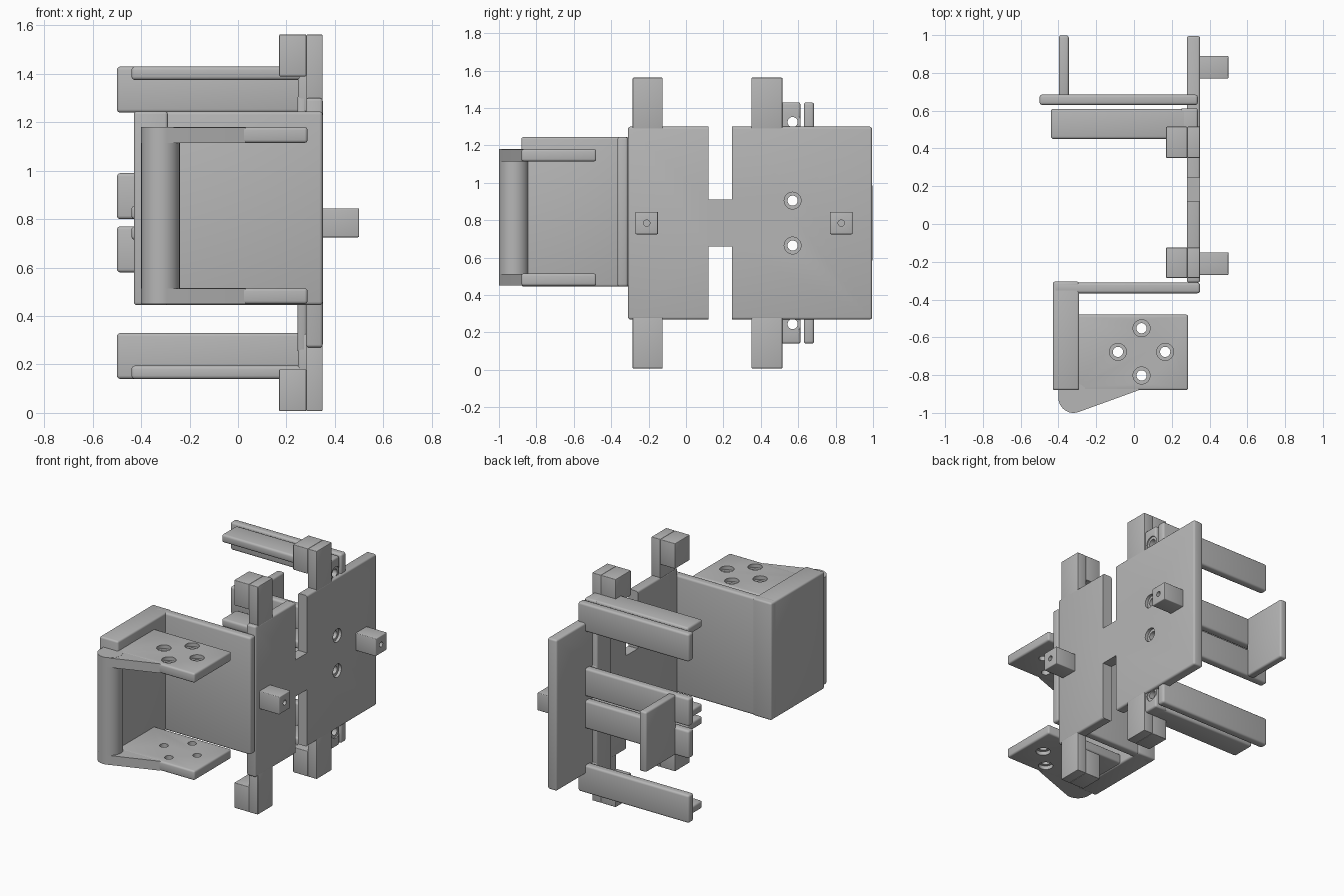
import bpy, bmesh, math
from mathutils import Matrix

old = bpy.data.objects.get("Cube")
if old:
    bpy.data.objects.remove(old, do_unlink=True)

grey = bpy.data.materials.new("plain grey")
grey.use_nodes = True
grey.diffuse_color = (0.47, 0.47, 0.47, 1)
grey.node_tree.nodes["Principled BSDF"].inputs["Base Color"].default_value = grey.diffuse_color
MID = 0.785  # height of the mirror plane


def finish(name, bm):
    bmesh.ops.recalc_face_normals(bm, faces=bm.faces)
    mesh = bpy.data.meshes.new(name)
    bm.to_mesh(mesh)
    bm.free()
    ob = bpy.data.objects.new(name, mesh)
    bpy.context.collection.objects.link(ob)
    mesh.materials.append(grey)
    return ob


def activate(ob):
    bpy.ops.object.select_all(action='DESELECT')
    ob.select_set(True)
    bpy.context.view_layer.objects.active = ob


def box(name, x, y, z, bevel=0.012):
    """Box spanning three ranges, with softly rounded edges."""
    bm = bmesh.new()
    bmesh.ops.create_cube(bm, size=1)
    for v in bm.verts:
        v.co = [r[0] if c < 0 else r[1] for c, r in zip(v.co, (x, y, z))]
    if bevel:
        bmesh.ops.bevel(bm, geom=bm.edges[:], offset=bevel, segments=3,
                        profile=0.5, affect='EDGES')
    return finish(name, bm)


def rod(name, centre, radius, depth, axis='Z'):
    bm = bmesh.new()
    turn = Matrix.Rotation(math.pi / 2, 4, 'Y') if axis == 'X' else Matrix()
    bmesh.ops.create_cone(bm, cap_ends=True, segments=32, radius1=radius, radius2=radius,
                          depth=depth, matrix=Matrix.Translation(centre) @ turn)
    return finish(name, bm)


def cut(ob, cutters):
    for c in cutters:
        c.hide_render = True
        m = ob.modifiers.new("cut", 'BOOLEAN')
        m.operation = 'DIFFERENCE'
        m.solver = 'EXACT'
        m.object = c
        activate(ob)
        bpy.ops.object.modifier_apply(modifier=m.name)
        bpy.data.objects.remove(c, do_unlink=True)


def mirrored(z, up):
    """Height range, or its reflection in the middle plane."""
    return z if up else (2 * MID - z[1], 2 * MID - z[0])


# Main side plate with two slots and two recessed holes
plate = box("main_plate", (0.28, 0.35), (-0.31, 0.995), (0.27, 1.30))
cuts = [box("slot", (0.2, 0.4), (0.12, 0.245), mirrored((0.91, 1.4), up), 0) for up in (True, False)]
for z in (0.905, 0.665):
    cuts += [rod("hole", (0.3, 0.57, z), 0.027, 0.3, 'X'),
             rod("recess", (0.36, 0.57, z), 0.045, 0.06, 'X')]
cut(plate, cuts)

# Backing strip behind the plate, joining the arms
strip = box("backing_strip", (0.245, 0.285), (0.45, 0.61), (0.25, 1.31))
cut(strip, [rod("hole", (0.27, 0.57, z), 0.027, 0.3, 'X') for z in (0.905, 0.665, 1.325, 0.245)])

# Square knobs with small end holes
for y in (-0.21, 0.83):
    knob = box("side_knob", (0.345, 0.5), (y - 0.06, y + 0.06), (0.725, 0.845), 0.005)
    cut(knob, [rod("hole", (0.5, y, MID), 0.017, 0.1, 'X')])

# Corner posts and their inner blocks
for up in (True, False):
    for y in ((-0.285, -0.125), (0.35, 0.515)):
        box("post", (0.282, 0.349), y, mirrored((1.285, 1.562), up), 0.004)
        box("post_block", (0.17, 0.282), y, mirrored((1.39, 1.562), up), 0.004)

# Angle-section arms: upright web, flat flange and drilled end tab
for up in (True, False):
    for place, web, flange, hole in (("outer", (1.24, 1.43), (1.375, 1.43), 1.325),
                                     ("inner", (0.80, 0.99), (0.80, 0.855), 0.905)):
        box(place + "_arm_web", (-0.5, 0.338), (0.63, 0.685), mirrored(web, up), 0.014)
        box(place + "_arm_flange", (-0.44, 0.28), (0.45, 0.61), mirrored(flange, up), 0.014)
        hz = hole if up else 2 * MID - hole
        tab = box(place + "_arm_tab", (0.247, 0.338), (0.45, 0.612), mirrored(web, up))
        bore = rod("bore", (0.3, 0.57, hz), 0.027, 0.3, 'X')
        rim = rod("recess", (0.36, 0.57, hz), 0.045, 0.06, 'X')
        cut(tab, [bore, rim])

# Flap across the inner arms
box("rear_flap", (-0.398, -0.345), (0.675, 0.998), (0.58, 0.99))

# Front housing: back panel and thick side wall
box("housing_panel", (-0.43, 0.35), (-0.367, -0.31), (0.445, 1.245), 0.014)
box("housing_wall", (-0.43, -0.29), (-0.88, -0.305), (0.445, 1.245))

# Round column of the housing
rod("column", (-0.32, -0.92, MID + 0.03), 0.08, 0.73)

# Shelves with four recessed holes, and web plates flaring from the column
for name, z, outer in (("upper", (1.115, 1.18), 1.18), ("lower", (0.45, 0.515), 0.45)):
    shelf = box(name + "_shelf", (-0.32, 0.287), (-0.88, -0.48), z)
    cuts = []
    for i in range(4):
        a = i * math.pi / 2
        x, y = 0.04 + 0.125 * math.cos(a), -0.677 + 0.125 * math.sin(a)
        cuts += [rod("hole", (x, y, outer), 0.027, 0.3), rod("recess", (x, y, outer), 0.045, 0.05)]
    cut(shelf, cuts)

    bm = bmesh.new()
    arc = [math.radians(180 + 110 * i / 12) for i in range(13)]
    outline = [(-0.32 + 0.08 * math.cos(a), -0.92 + 0.08 * math.sin(a)) for a in arc]
    outline += [(0.03, -0.878), (0.0, -0.86), (-0.4, -0.86)]
    face = bm.faces.new([bm.verts.new((x, y, z[0])) for x, y in outline])
    side = bmesh.ops.extrude_face_region(bm, geom=[face])
    bmesh.ops.translate(bm, vec=(0, 0, z[1] - z[0] - 0.001),
                        verts=[g for g in side["geom"] if isinstance(g, bmesh.types.BMVert)])
    finish(name + "_column_web", bm)

# Smooth rounded edges, keep hard corners
for ob in [o for o in bpy.context.scene.objects if o.type == 'MESH' and grey.name in o.data.materials]:
    activate(ob)
    bpy.ops.object.shade_smooth_by_angle(angle=math.radians(35))
